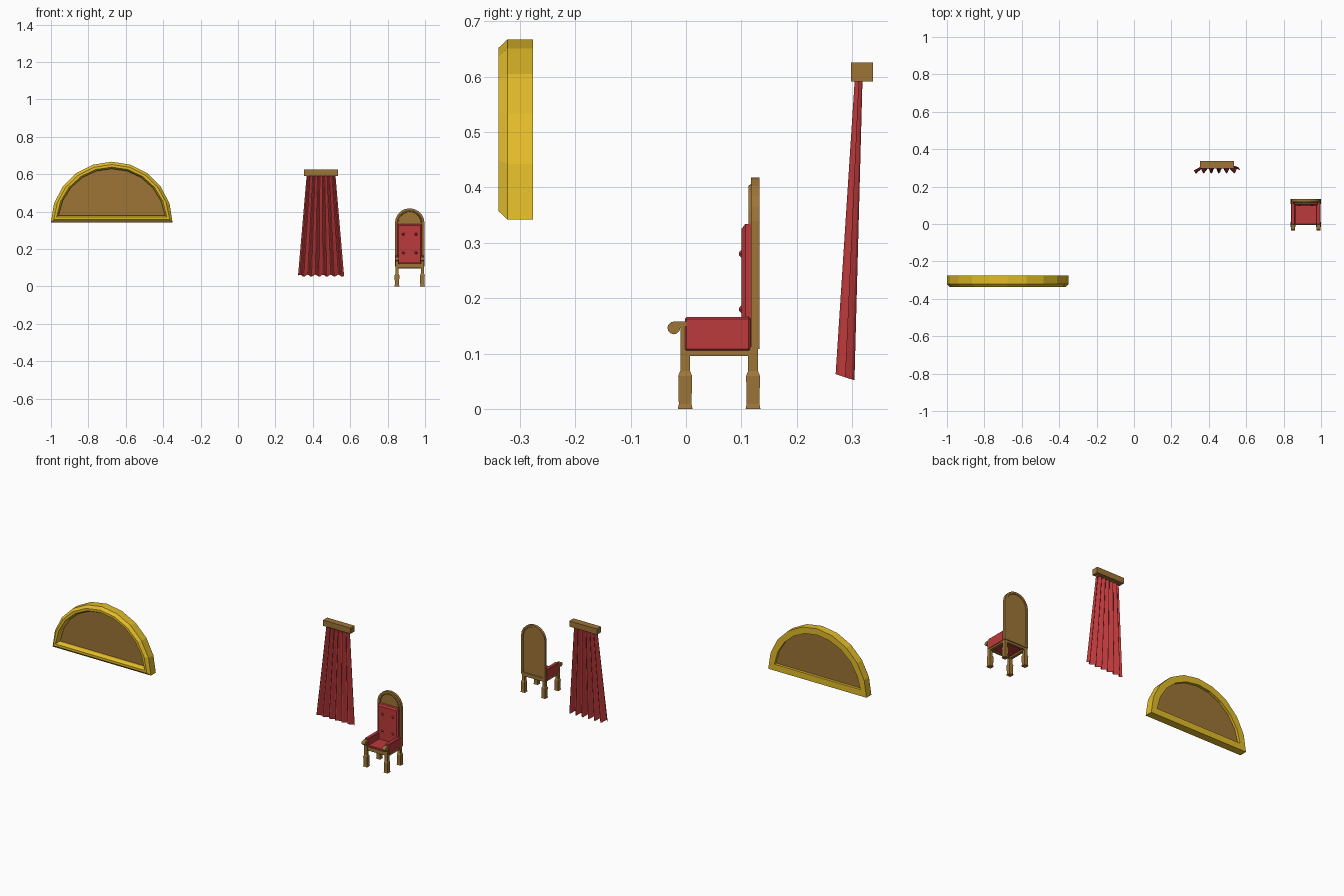
import bpy, bmesh, math

if "Cube" in bpy.data.objects:
    bpy.data.objects.remove(bpy.data.objects["Cube"])


def material(name, rgb):
    m = bpy.data.materials.new(name)
    m.diffuse_color = (*rgb, 1)
    m.use_nodes = True
    m.node_tree.nodes["Principled BSDF"].inputs["Base Color"].default_value = m.diffuse_color
    return m


GOLD = material("gold", (0.76, 0.50, 0.022))
WOOD = material("brown wood", (0.34, 0.178, 0.039))
RED = material("red fabric", (0.50, 0.041, 0.043))


def build(name, verts, faces, mat, fix=True):
    me = bpy.data.meshes.new(name)
    me.from_pydata(verts, [], faces)
    if fix:
        bm = bmesh.new()
        bm.from_mesh(me)
        bmesh.ops.recalc_face_normals(bm, faces=bm.faces)
        bm.to_mesh(me)
        bm.free()
    me.materials.append(mat)
    ob = bpy.data.objects.new(name, me)
    bpy.context.collection.objects.link(ob)
    return ob


def loft(name, loops, mat, ring=False):
    """Skin equal-length closed loops; cap the ends, or join last to first."""
    n, m = len(loops[0]), len(loops)
    verts = [p for lp in loops for p in lp]
    faces = []
    for i in range(m if ring else m - 1):
        a, b = i * n, (i + 1) % m * n
        faces += [(a + j, a + (j + 1) % n, b + (j + 1) % n, b + j) for j in range(n)]
    if not ring:
        faces += [tuple(range(n)), tuple(range((m - 1) * n, m * n))]
    return build(name, verts, faces, mat)


def box(name, x, y, z, mat, bevel=0):
    loops = [[(x[0], y[0], h), (x[1], y[0], h), (x[1], y[1], h), (x[0], y[1], h)] for h in z]
    ob = loft(name, loops, mat)
    if bevel:
        b = ob.modifiers.new("bevel", "BEVEL")
        b.width, b.segments = bevel, 1
    return ob


# ---- half-round framed panel
AX, AZ, AR = -0.675, 0.342, 0.325


def half_disc(d, y, n=10):
    r = AR - d
    a0 = math.asin(d / r)
    angles = [a0 + (math.pi - 2 * a0) * i / n for i in range(n + 1)]
    return [(AX + r * math.cos(a), y, AZ + r * math.sin(a)) for a in angles]


profile = [(0, -0.276), (0, -0.322), (0.015, -0.338), (0.029, -0.338),
           (0.038, -0.322), (0.038, -0.276)]
loft("arch_frame", [half_disc(d, y) for d, y in profile], GOLD, ring=True)
loft("arch_panel", [half_disc(0.034, -0.308), half_disc(0.034, -0.292)], WOOD)

# ---- curtain and its rail box
CX = 0.444
box("curtain_rail", (CX - 0.091, CX + 0.091), (0.298, 0.337), (0.591, 0.625), WOOD)
verts, faces, N, FOLDS = [], [], 48, 6
for i in range(N + 1):
    u = i / N * 2 - 1
    s = math.sin(math.pi * FOLDS * (u + 1))
    verts.append((CX + 0.077 * u, 0.3115 - 0.007 * s, 0.595))
    verts.append((CX + 0.123 * u, 0.287 - 0.017 * s, 0.0575 + 0.0055 * s))
    if i:
        k = 2 * i
        faces.append((k - 2, k - 1, k + 1, k))
build("curtain", verts, faces, RED, fix=False)

# ---- chair
HX, HW = 0.918, 0.079


def leg(name, x, y, top):
    sections = [(0, 0.0135), (0.009, 0.0115), (0.06, 0.0125), (0.069, 0.0088), (top, 0.0088)]
    loft(name, [[(x - h, y - h, z), (x + h, y - h, z), (x + h, y + h, z), (x - h, y + h, z)]
                for z, h in sections], WOOD)


# armrest scroll outline (y, z): small rounded knob with a tail running back
scroll = [(-0.022 + 0.0115 * math.cos(math.radians(a)), 0.1465 + 0.0115 * math.sin(math.radians(a)))
          for a in range(90, 361, 30)]
scroll += [(-0.007, 0.149), (0.004, 0.149), (0.004, 0.158)]

for side, sg in (("left", -1), ("right", 1)):
    lx = HX + sg * 0.068
    leg("front_leg_" + side, lx, -0.0015, 0.152)
    leg("back_leg_" + side, lx, 0.121, 0.112)
    loft("arm_scroll_" + side, [[(lx + o, y, z) for y, z in scroll] for o in (-0.011, 0.011)], WOOD)
    xs = sorted((HX + sg * 0.056, HX + sg * 0.0795))
    box("arm_" + side, xs, (-0.002, 0.116), (0.105, 0.166), RED, 0.003)
    xs = sorted((HX + sg * 0.060, HX + sg * 0.077))
    box("side_rail_" + side, xs, (0.0, 0.118), (0.096, 0.106), WOOD)

box("front_rail", (HX - 0.07, HX + 0.07), (-0.006, 0.006), (0.098, 0.119), WOOD)
box("back_rail", (HX - 0.07, HX + 0.07), (0.115, 0.128), (0.096, 0.112), WOOD)
box("seat", (HX - 0.058, HX + 0.058), (-0.002, 0.117), (0.104, 0.127), RED, 0.003)


# arched chair back
def arch(d, y, n=10):
    r, spring = HW - d, 0.418 - HW
    pts = [(HX + r * math.cos(math.pi * i / n), y, spring + r * math.sin(math.pi * i / n))
           for i in range(n + 1)]
    return pts + [(HX - r, y, 0.108 + d), (HX + r, y, 0.108 + d)]


profile = [(0, 0.133), (0, 0.117), (0.012, 0.117), (0.0145, 0.113), (0.018, 0.113),
           (0.019, 0.122), (0.012, 0.133)]
loft("back_frame", [arch(d, y) for d, y in profile], WOOD, ring=True)
loft("back_panel", [arch(0.012, 0.121), arch(0.012, 0.130)], WOOD)


# padded backrest with tapering front and raised buttons
def pad(h, z0, z1, y):
    return [(HX - h, y, z0), (HX + h, y, z0), (HX + h, y, z1), (HX - h, y, z1)]


loft("backrest_pad", [pad(0.067, 0.118, 0.335, 0.122), pad(0.067, 0.118, 0.334, 0.107),
                      pad(0.059, 0.126, 0.325, 0.1)], RED)
for sx in (-1, 1):
    for z in (0.18, 0.28):
        x = HX + sx * 0.034
        ring = [(x + 0.009 * math.cos(k * math.pi / 3), z + 0.009 * math.sin(k * math.pi / 3))
                for k in range(6)]
        loft("button", [[(a, 0.101, b) for a, b in ring],
                        [(x + (a - x) * 0.4, 0.096, z + (b - z) * 0.4) for a, b in ring]], RED)
